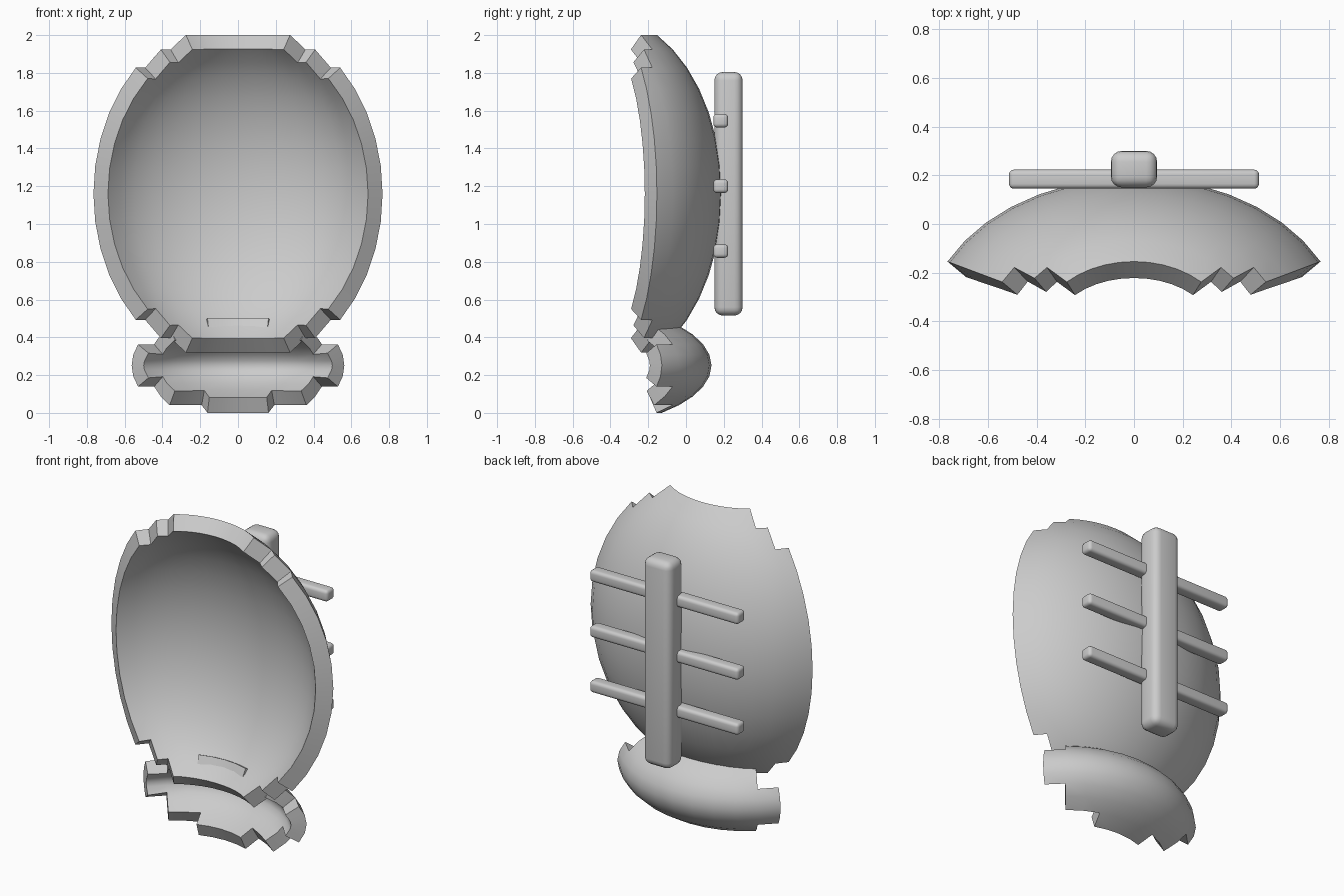
import bpy, bmesh
from math import sin, cos, radians

if "Cube" in bpy.data.objects:
    bpy.data.objects.remove(bpy.data.objects["Cube"])


def finish(obj, angle=35):
    bpy.context.view_layer.objects.active = obj
    bpy.ops.object.select_all(action='DESELECT')
    obj.select_set(True)
    for m in list(obj.modifiers):
        bpy.ops.object.modifier_apply(modifier=m.name)
    bpy.ops.object.shade_smooth_by_angle(angle=radians(angle))


def shell(name, centre, radii, step, limits, thickness):
    """Patch of an ellipsoid grid facing +y; limits are (longitude, latitude) in
    grid cells, and a cell is kept when it fits inside any of them."""
    bm = bmesh.new()
    verts = {}

    def vert(i, j):
        if (i, j) not in verts:
            p, t = radians(i * step), radians(j * step)
            verts[i, j] = bm.verts.new((
                centre[0] + radii[0] * sin(p) * cos(t),
                centre[1] + radii[1] * cos(p) * cos(t),
                centre[2] + radii[2] * sin(t)))
        return verts[i, j]

    n = max(max(l) for l in limits)
    for i in range(-n, n):
        for j in range(-n, n):
            far_i, far_j = max(abs(i), abs(i + 1)), max(abs(j), abs(j + 1))
            if any(far_i <= p and far_j <= t for p, t in limits):
                bm.faces.new((vert(i, j), vert(i, j + 1),
                              vert(i + 1, j + 1), vert(i + 1, j)))
    mesh = bpy.data.meshes.new(name)
    bm.to_mesh(mesh)
    bm.free()
    obj = bpy.data.objects.new(name, mesh)
    bpy.context.collection.objects.link(obj)
    mod = obj.modifiers.new("thickness", 'SOLIDIFY')
    mod.thickness = thickness
    mod.offset = -1
    finish(obj)
    return obj


def bar(name, lo, hi, bevel):
    """Rounded box between two corners."""
    bpy.ops.mesh.primitive_cube_add(
        size=1, location=[(a + b) / 2 for a, b in zip(lo, hi)])
    obj = bpy.context.object
    obj.name = name
    obj.scale = [b - a for a, b in zip(lo, hi)]
    bpy.ops.object.transform_apply(location=False, rotation=False, scale=True)
    mod = obj.modifiers.new("round", 'BEVEL')
    mod.width = bevel
    mod.segments = 4
    finish(obj)
    return obj


# large upper shell with stepped corners
shell("upper_shell", (0, -0.44, 1.16), (0.859, 0.63, 0.944), 9,
      [(7, 5), (6, 6), (5, 7)], 0.1)

# small lower shell, its top edge pokes into the upper one
shell("lower_shell", (0, -0.60, 0.251), (0.735, 0.735, 0.327), 10,
      [(5, 2), (4, 4), (2, 5)], 0.09)

# upright bar on the back
bar("back_post", (-0.095, 0.15, 0.515), (0.095, 0.30, 1.805), 0.045)

# three cross bars
for k, z in enumerate((0.857, 1.2, 1.547)):
    bar(f"cross_bar_{k + 1}", (-0.513, 0.145, z - 0.036),
        (0.513, 0.223, z + 0.036), 0.02)
